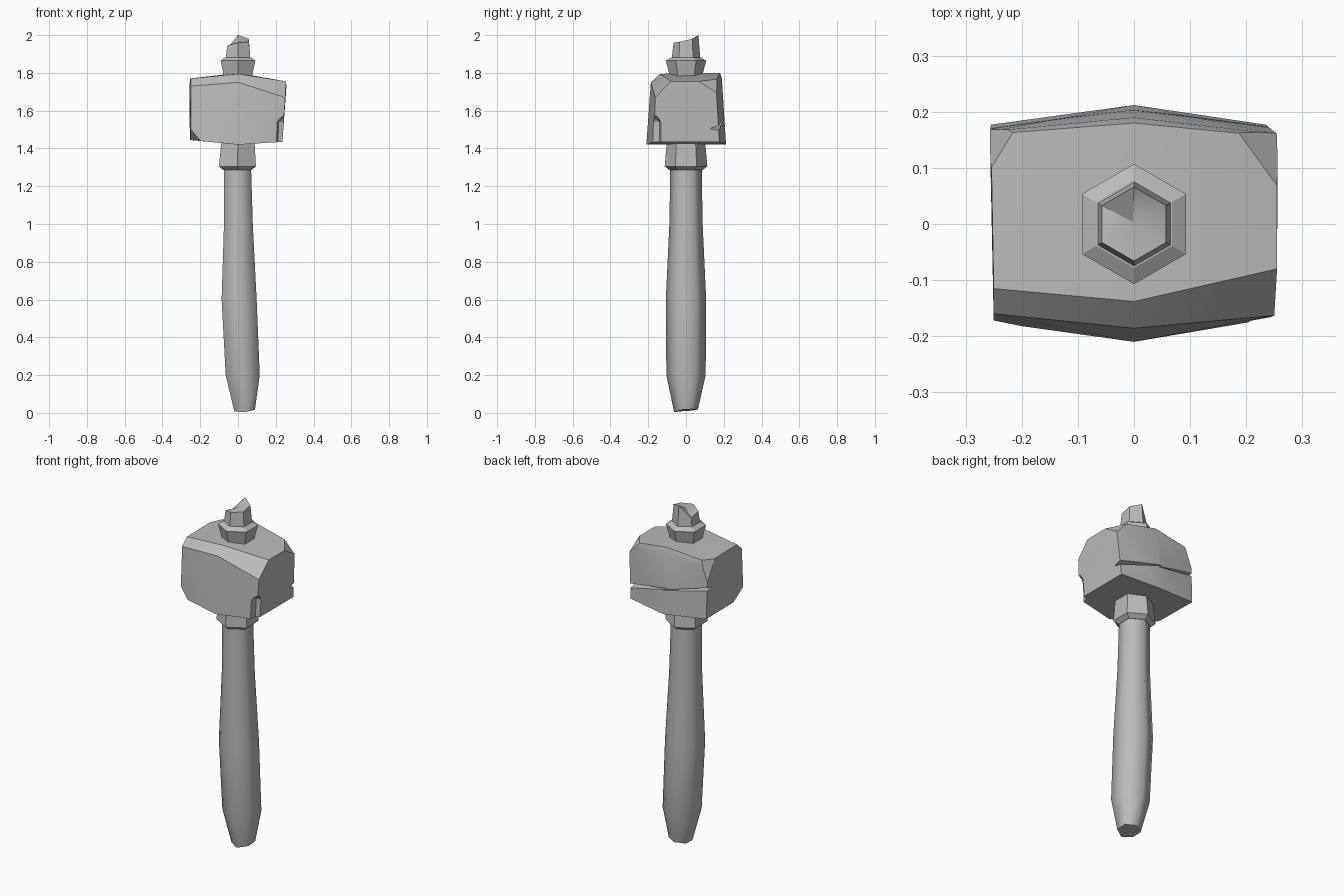
import bpy
import bmesh
import math
from mathutils import Vector

old = bpy.data.objects.get("Cube")
if old:
    bpy.data.objects.remove(old, do_unlink=True)

grey = bpy.data.materials.new("plain_grey")
grey.use_nodes = True
GREY = (0.5, 0.5, 0.5, 1)
grey.diffuse_color = GREY
grey.node_tree.nodes["Principled BSDF"].inputs["Base Color"].default_value = GREY


def finish(name, bm, angle):
    bmesh.ops.recalc_face_normals(bm, faces=bm.faces)
    mesh = bpy.data.meshes.new(name)
    bm.to_mesh(mesh)
    bm.free()
    mesh.materials.append(grey)
    obj = bpy.data.objects.new(name, mesh)
    bpy.context.collection.objects.link(obj)
    smooth(obj, angle)
    return obj


def smooth(obj, angle):
    bpy.ops.object.select_all(action='DESELECT')
    obj.select_set(True)
    bpy.context.view_layer.objects.active = obj
    bpy.ops.object.shade_smooth_by_angle(angle=math.radians(angle))


def hex_loft(name, rings, angle, low=None, high=None):
    """Loft hexagons (z, centre x, radius); low/high shift the end corners in z."""
    bm = bmesh.new()
    loops = []
    for i, (z, cx, r) in enumerate(rings):
        shift = low if i == 0 else high if i == len(rings) - 1 else None
        loop = []
        for k in range(6):
            a = math.radians(30 + 60 * k)
            dz = shift[k] if shift else 0
            loop.append(bm.verts.new((cx + r * math.cos(a), r * math.sin(a), z + dz)))
        loops.append(loop)
    for a, b in zip(loops, loops[1:]):
        for k in range(6):
            n = (k + 1) % 6
            bm.faces.new((a[k], a[n], b[n], b[k]))
    for loop in (loops[0], loops[-1]):
        cap = bm.faces.new(loop)
        if loop is loops[-1] and high:
            bmesh.ops.poke(bm, faces=[cap])
    return finish(name, bm, angle)


def hull(bm, points):
    verts = [bm.verts.new(p) for p in points]
    res = bmesh.ops.convex_hull(bm, input=verts)
    junk = {v for v in res["geom_interior"] + res["geom_unused"]
            if isinstance(v, bmesh.types.BMVert)}
    bmesh.ops.delete(bm, geom=list(junk), context='VERTS')


def slice_off(bm, a, b, c, inside=(0, 0, 1.6)):
    """Remove the corner beyond the plane through three points."""
    a, b, c = Vector(a), Vector(b), Vector(c)
    n = (b - a).cross(c - a).normalized()
    if n.dot(Vector(inside) - a) > 0:
        n = -n
    cut = bmesh.ops.bisect_plane(bm, geom=bm.verts[:] + bm.edges[:] + bm.faces[:],
                                 plane_co=a, plane_no=n, clear_outer=True)
    edges = [e for e in cut["geom_cut"] if isinstance(e, bmesh.types.BMEdge)]
    bmesh.ops.holes_fill(bm, edges=edges)


# Shaft and its fittings
hex_loft("handle", [(0.012, 0.035, 0.063), (0.2, 0.025, 0.104), (0.6, 0.006, 0.107),
                    (1.0, 0.002, 0.088), (1.31, -0.003, 0.083)], 65,
         low=(0.008, 0.006, 0, -0.004, -0.008, 0.004))
hex_loft("lower_collar", [(1.285, -0.003, 0.086), (1.305, -0.003, 0.113),
                          (1.45, 0, 0.1)], 30)
hex_loft("upper_collar", [(1.77, 0, 0.083), (1.80, 0, 0.09), (1.865, 0, 0.107),
                          (1.882, 0, 0.078)], 30)
hex_loft("broken_tip", [(1.87, 0, 0.076), (1.96, 0, 0.066)], 30,
         high=(0.02, 0.04, -0.03, -0.015, 0, 0.005))

# Head block: end, middle and end cross-sections, each
# front bottom, front ridge, top front, top back, back shoulder, back bottom
sections = [
    ((-0.25, -0.175, 1.445), (-0.25, -0.16, 1.73), (-0.25, -0.115, 1.77),
     (-0.255, 0.16, 1.77), (-0.257, 0.165, 1.74), (-0.255, 0.177, 1.445)),
    ((0, -0.21, 1.42), (0, -0.186, 1.75), (0, -0.138, 1.795),
     (0, 0.18, 1.8), (0, 0.19, 1.77), (0, 0.212, 1.42)),
    ((0.235, -0.17, 1.435), (0.25, -0.163, 1.67), (0.255, -0.08, 1.755),
     (0.255, 0.155, 1.755), (0.256, 0.16, 1.72), (0.235, 0.177, 1.435)),
]
bm = bmesh.new()
hull(bm, [p for s in sections for p in s])
# Knocked-off corners
slice_off(bm, (-0.26, 0.09, 1.77), (-0.215, 0.165, 1.775), (-0.257, 0.166, 1.66))
slice_off(bm, (0.17, 0.17, 1.78), (0.255, 0.065, 1.757), (0.25, 0.163, 1.70))
slice_off(bm, (-0.25, -0.17, 1.5), (-0.2, -0.18, 1.44), (-0.25, -0.08, 1.443))
head = finish("hammer_head", bm, 25)

# Chipped lower corner and two tapering cracks across the back
cutters = {
    "chip_cutter": [(0.19, -0.25, 1.38), (0.19, -0.25, 1.54), (0.235, -0.25, 1.61),
                    (0.3, -0.17, 1.62), (0.3, -0.12, 1.54), (0.3, -0.11, 1.38),
                    (0.21, -0.14, 1.38), (0.215, -0.14, 1.54), (0.3, -0.25, 1.38),
                    (0.3, -0.25, 1.62)],
    "left_crack_cutter": [(-0.06, 0.208, 1.58), (0.3, 0.3, 1.45), (0.3, 0.3, 1.555),
                          (0.3, 0.11, 1.49), (-0.04, 0.3, 1.585), (-0.04, 0.3, 1.575)],
    "right_crack_cutter": [(0.03, 0.205, 1.55), (-0.3, 0.3, 1.595), (-0.3, 0.3, 1.67),
                           (-0.3, 0.11, 1.625), (0.01, 0.3, 1.555), (0.01, 0.3, 1.545)],
}
for name, points in cutters.items():
    bm = bmesh.new()
    hull(bm, points)
    cutter = finish(name, bm, 10)
    mod = head.modifiers.new(name, 'BOOLEAN')
    mod.operation = 'DIFFERENCE'
    mod.solver = 'EXACT'
    mod.object = cutter
    bpy.context.view_layer.objects.active = head
    bpy.ops.object.modifier_apply(modifier=mod.name)
    bpy.data.objects.remove(cutter, do_unlink=True)
smooth(head, 25)
